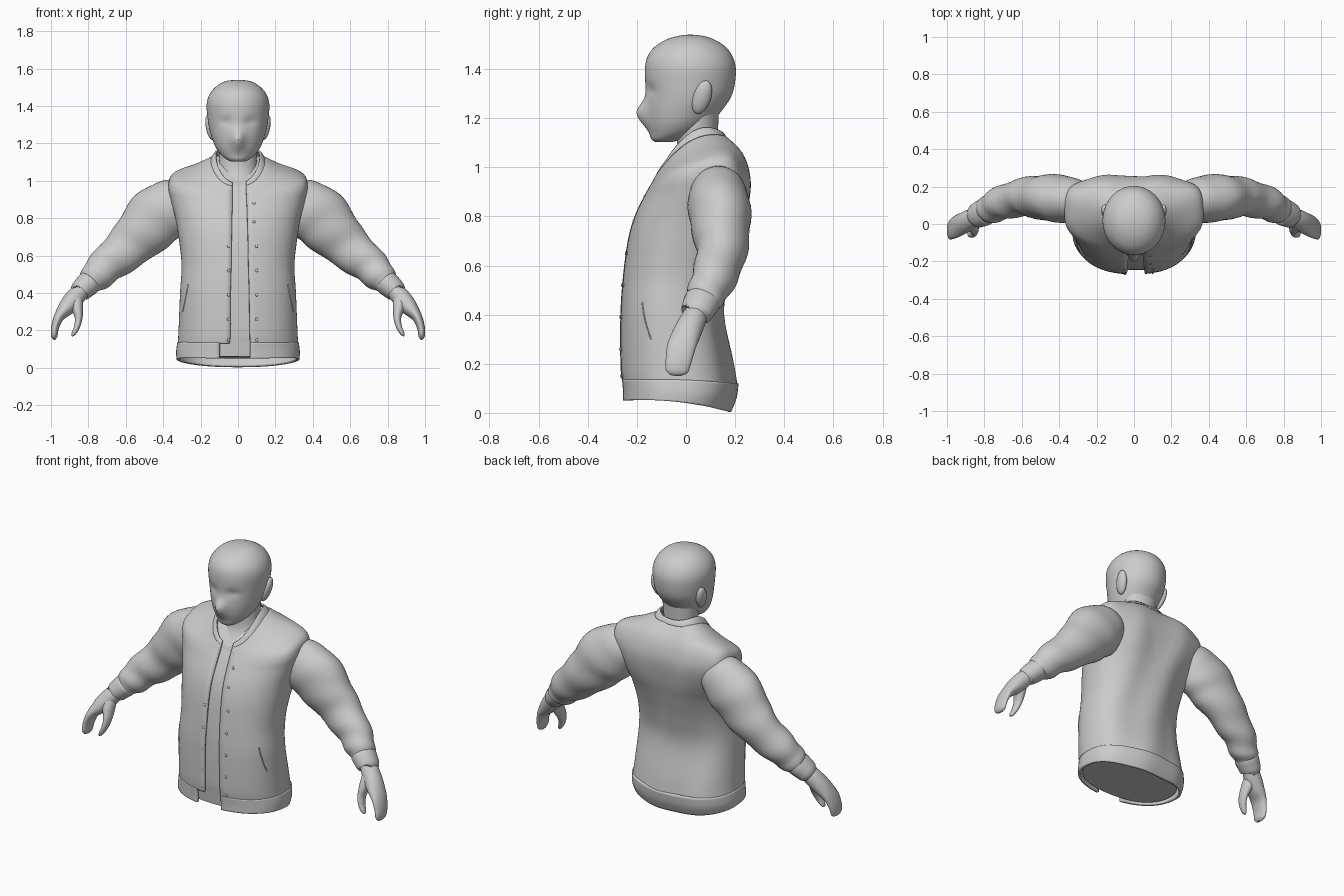
import bpy
from math import sin, cos, pi, asin, exp, copysign
from mathutils import Vector
from mathutils.bvhtree import BVHTree

if "Cube" in bpy.data.objects:
    bpy.data.objects.remove(bpy.data.objects["Cube"])


def smooth_rows(rows, n):
    """Catmull-Rom interpolation of rows of numbers."""
    out = []
    for i in range(len(rows) - 1):
        p0, p1, p2 = rows[max(i - 1, 0)], rows[i], rows[i + 1]
        p3 = rows[min(i + 2, len(rows) - 1)]
        for k in range(n):
            t = k / n
            out.append([0.5 * (2 * b + (c - a) * t + (2 * a - 5 * b + 4 * c - d) * t * t
                               + (3 * b - a - 3 * c + d) * t ** 3)
                        for a, b, c, d in zip(p0, p1, p2, p3)])
    return out + [list(rows[-1])]


def make(name, rings, closed=True, caps=(True, True), thick=0, mirror=False):
    """Skin a list of rings into a smooth object."""
    m = len(rings[0])
    faces = []
    for i in range(len(rings) - 1):
        for j in range(m if closed else m - 1):
            k = (j + 1) % m
            faces.append((i * m + j, i * m + k, (i + 1) * m + k, (i + 1) * m + j))
    if closed and caps[0]:
        faces.append(tuple(range(m))[::-1])
    if closed and caps[1]:
        faces.append(tuple(range((len(rings) - 1) * m, len(rings) * m)))
    me = bpy.data.meshes.new(name)
    me.from_pydata([tuple(p) for r in rings for p in r], [], faces)
    ob = bpy.data.objects.new(name, me)
    bpy.context.collection.objects.link(ob)
    bpy.ops.object.select_all(action='DESELECT')
    bpy.context.view_layer.objects.active = ob
    ob.select_set(True)
    bpy.ops.object.shade_smooth_by_angle(angle=0.8)
    if thick:
        md = ob.modifiers.new("thickness", 'SOLIDIFY')
        md.thickness, md.offset = thick, -1
    if mirror:
        ob.modifiers.new("mirror", 'MIRROR')
    return ob


def section(row, n=80, grow=0.0, closed=False, fold=0.008, power=2.3):
    """Body ring: front/side/back heights, half width, front y, back y, opening edges."""
    zf, zs, zb, hw, yf, yb, xl, xr = row
    hw, yf, yb = hw + grow, yf - grow, yb + grow
    yc, h = (yf + yb) / 2, (yb - yf) / 2
    back = power + 1.8 * exp(-((zs - .94) / .14) ** 2)  # squarer shoulder blades
    a0 = 0 if closed else asin((xr / hw) ** (power / 2))
    a1 = 2 * pi if closed else 2 * pi - asin((-xl / hw) ** (power / 2))
    ring = []
    for j in range(n):
        a = a0 + (a1 - a0) * j / (n if closed else n - 1)
        e = 2 / (power if cos(a) > 0 else back)
        x = hw * copysign(abs(sin(a)) ** e, sin(a))
        t = -copysign(abs(cos(a)) ** e, cos(a))
        z = zs + (zb - zf) / 2 * t + ((zf + zb) / 2 - zs) * t * t
        y = yc + h * t + fold * sin(22 * x + 5 * z) * max(0, t)
        ring.append((x, y, z))
    return ring


def tube(rows, n=28, wrinkle=0.0, steps=6):
    """Rings along a path; rows are x, y, z, radius in the arm plane, radius in y."""
    rs = smooth_rows(rows, steps)
    pts = [Vector(r[:3]) for r in rs]
    rings = []
    for i, r in enumerate(rs):
        t = (pts[min(i + 1, len(pts) - 1)] - pts[max(i - 1, 0)]).normalized()
        b = Vector((0, 1, 0))
        b = (b - t * b.dot(t)).normalized()
        nn = b.cross(t)
        ring = []
        for j in range(n):
            a = 2 * pi * j / n
            f = 1 + wrinkle * min(1, i / 18) * sin(i * 0.85 + 2 * cos(a + 0.6))
            ring.append(pts[i] + (nn * cos(a) * r[3] + b * sin(a) * r[4]) * f)
        rings.append(ring)
    return rings


# Jacket body: zf, zs, zb, half width, y front, y back, opening left, opening right
body = [(.13, .13, .11, .322, -.262, .203, -.045, .065), (.2, .2, .2, .318, -.268, .188, -.04, .063),
        (.4, .4, .4, .31, -.268, .148, -.04, .06), (.55, .55, .55, .302, -.258, .17, -.036, .056),
        (.7, .7, .7, .318, -.238, .212, -.034, .053), (.8, .8, .8, .335, -.21, .24, -.032, .05),
        (.88, .9, .92, .36, -.172, .257, -.03, .047), (.92, .975, 1.0, .372, -.15, .247, -.03, .045),
        (.945, 1.025, 1.06, .345, -.135, .222, -.03, .044), (.96, 1.07, 1.1, .225, -.128, .188, -.03, .044),
        (.972, 1.11, 1.125, .145, -.12, .163, -.03, .044)]
jacket = make("jacket_body", [section(r) for r in smooth_rows(body, 5)], closed=False, thick=.014)

# Ribbed collar band
collar = [(.97, 1.105, 1.12, .146, -.121, .164, -.03, .044), (.98, 1.125, 1.136, .134, -.116, .156, -.03, .044),
          (.988, 1.142, 1.146, .12, -.106, .145, -.03, .044)]
make("collar", [section(r, grow=.001, fold=0) for r in smooth_rows(collar, 3)], closed=False, thick=.01)

# Waistband with the overlapping step at its front
band = [(.05, .045, .003, .325, -.255, .178, -.1, .065), (.09, .085, .06, .328, -.256, .2, -.1, .065),
        (.135, .135, .12, .322, -.260, .208, -.1, .065)]
make("waistband", [section(r, grow=.003, fold=.004) for r in smooth_rows(band, 4)], closed=False, thick=.016)

# Inner shirt, closed at the hem
shirt = [(.06, .06, .05) + band[0][3:]] + body
make("shirt", [section(r, grow=-.022, closed=True) for r in smooth_rows(shirt, 4)])

# Sleeves, cuffs
make("sleeve", tube([(.25, .12, .91, .09, .09), (.345, .13, .868, .148, .122), (.455, .14, .787, .16, .125),
                     (.565, .145, .667, .128, .105), (.685, .12, .565, .102, .092),
                     (.76, .085, .49, .085, .08), (.80, .065, .45, .062, .068)],
                    n=40, wrinkle=.04), mirror=True)
make("cuff", tube([(.785, .07, .465, .06, .066), (.795, .066, .455, .066, .074),
                   (.825, .052, .427, .062, .07), (.846, .042, .405, .056, .064),
                   (.848, .04, .402, .046, .05)], steps=3), mirror=True)

# Hands: joined fingers plus a thumb curling toward them
make("hand", tube([(.83, .05, .42, .042, .045), (.868, .03, .38, .05, .052), (.912, .005, .328, .046, .057),
                   (.957, -.018, .272, .028, .058), (.978, -.03, .215, .021, .053),
                   (.982, -.038, .17, .017, .045), (.979, -.04, .152, .006, .02)]), mirror=True)
make("thumb", tube([(.872, .02, .375, .044, .04), (.86, -.008, .32, .032, .04), (.852, -.03, .268, .021, .033),
                    (.86, -.046, .222, .016, .026), (.878, -.054, .185, .012, .018),
                    (.888, -.057, .17, .004, .006)], n=20), mirror=True)

# Head: z, half width, y front, y back, shaped with nose, chin and eye hollows
head = [(1.102, .035, -.125, -.06), (1.115, .062, -.14, -.01), (1.14, .092, -.146, .05), (1.18, .12, -.155, .105),
        (1.23, .14, -.16, .145), (1.28, .154, -.161, .18), (1.33, .162, -.165, .197), (1.4, .168, -.167, .203),
        (1.45, .158, -.157, .19), (1.49, .132, -.128, .162), (1.52, .095, -.08, .115),
        (1.535, .055, -.03, .068), (1.54, .004, .012, .022)]
rings = []
for z, hw, yf, yb in smooth_rows(head, 5):
    ring = []
    for j in range(64):
        a = 2 * pi * j / 64
        x, t = hw * sin(a), -cos(a)
        y = (yf + yb) / 2 + (yb - yf) / 2 * t
        if t < 0:
            w = .05 if z > 1.22 else .055
            y -= .042 * exp(-(x / .035) ** 2) * exp(-((z - 1.22) / w) ** 2)
            y += .012 * exp(-((abs(x) - .065) / .035) ** 2 - ((z - 1.315) / .025) ** 2)
        ring.append((x, y, z))
    rings.append(ring)
make("head", rings)

# Neck: z, half width, centre y, half depth
neck = [(.97, .13, .03, .12), (1.04, .11, .045, .09), (1.12, .1, .047, .083), (1.24, .112, .05, .084)]
make("neck", [[(hw * sin(2 * pi * j / 40), yc - ry * cos(2 * pi * j / 40), z) for j in range(40)]
              for z, hw, yc, ry in smooth_rows(neck, 4)])

# Ears, sunk into the sides of the head
make("ear", [[(.148 + .012 * -cos(v) + .024 * sin(v) * cos(u), .065 + .038 * sin(v) * sin(u) - .016 * cos(v),
               1.285 - .068 * cos(v)) for u in [2 * pi * k / 20 for k in range(20)]]
             for v in [.02 + (pi - .04) * i / 14 for i in range(15)]], mirror=True)

# Surface lookup for the front details
tree = BVHTree.FromPolygons([v.co.copy() for v in jacket.data.vertices],
                            [tuple(p.vertices) for p in jacket.data.polygons])


def front(x, z):
    hit = tree.ray_cast(Vector((x, -1, z)), Vector((0, 1, 0)))[0]
    return hit if hit else Vector((x, -.25, z))


# Snap buttons on both front edges
spots = [(.085, z) for z in (.88, .78)] + [(.1, z) for z in (.65, .52, .39, .26, .15)]
spots += [(-.05, z) for z in (.65, .52, .39, .26, .15)]
for x, z in spots:
    bpy.ops.mesh.primitive_uv_sphere_add(segments=12, ring_count=8, radius=.008, location=front(x, z))
    bpy.context.object.name = "button"
    bpy.context.object.scale = (1, .6, 1)
    bpy.ops.object.shade_smooth()

# Slanted pocket welts
rows = [tuple(front(.295 - .03 * k / 4, .3 + .15 * k / 4)) + (.003, .003) for k in range(5)]
make("pocket_welt", tube(rows, n=8, steps=2), mirror=True)
